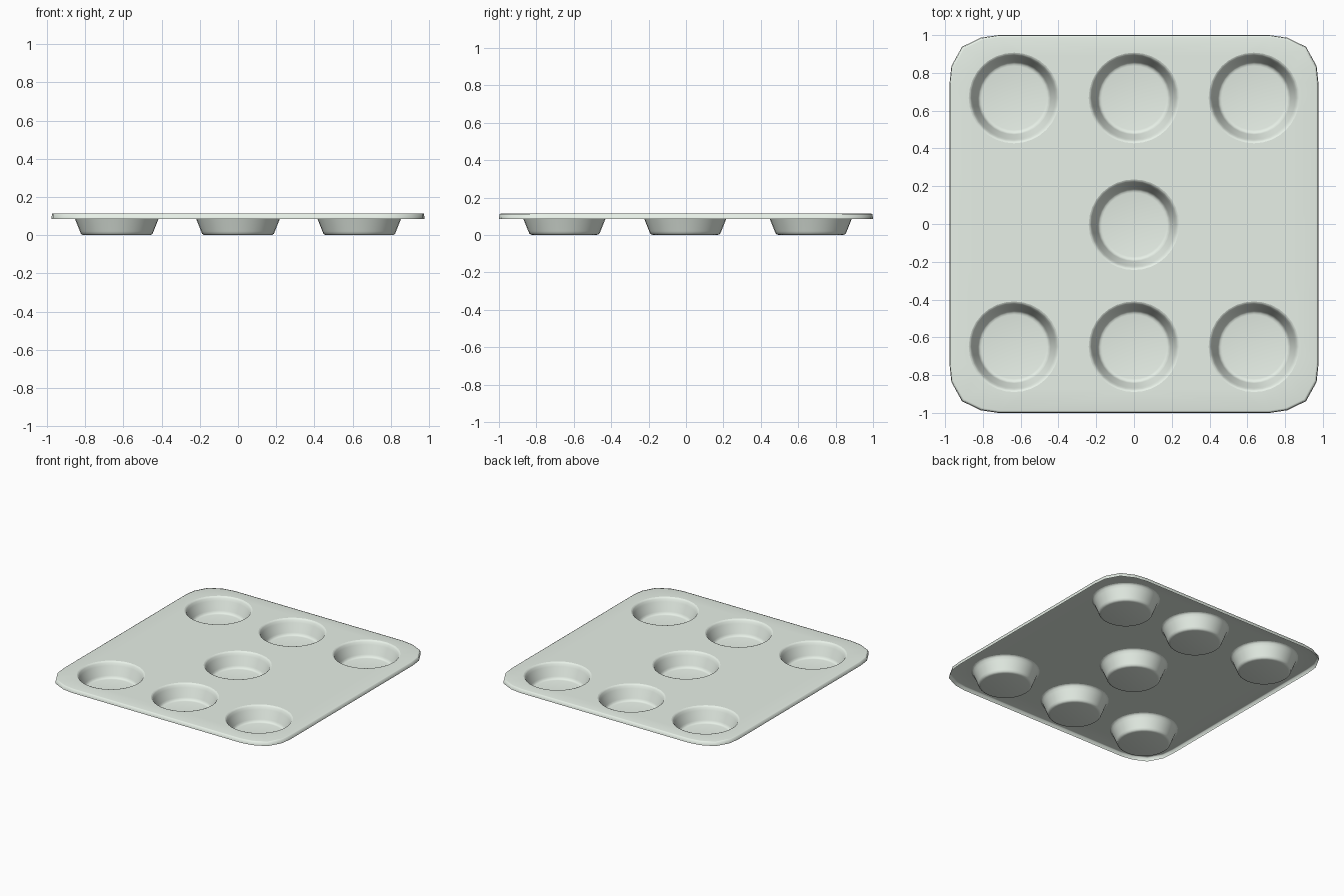
import bpy, bmesh
from math import cos, sin, tau
from mathutils import Vector

if "Cube" in bpy.data.objects:
    bpy.data.objects.remove(bpy.data.objects["Cube"])

TOP, SEG, CUP_R = 0.114, 32, 0.240
CENTRES = [(x, y) for y in (-0.650, 0.667) for x in (-0.635, 0, 0.635)] + [(0, -0.004)]

# Pale green-white enamel colour
enamel = bpy.data.materials.new("pale_enamel")
enamel.diffuse_color = (0.80, 0.87, 0.80, 1)
enamel.use_nodes = True
enamel.node_tree.nodes["Principled BSDF"].inputs["Base Color"].default_value = enamel.diffuse_color


def ring(bm, pts, z):
    return [bm.verts.new((x, y, z)) for x, y in pts]


def bridge(bm, a, b):
    n = len(a)
    for i in range(n):
        bm.faces.new((a[i], a[(i + 1) % n], b[(i + 1) % n], b[i]))


def close(bm, loop):
    return [bm.edges.new((loop[i], loop[(i + 1) % len(loop)])) for i in range(len(loop))]


def circle(r, cx=0, cy=0):
    return [(cx + r * cos(tau * i / SEG), cy + r * sin(tau * i / SEG)) for i in range(SEG)]


def finish(bm, name):
    # Make normals consistent and facing up, then smooth
    bmesh.ops.recalc_face_normals(bm, faces=bm.faces)
    if sum(f.normal.z * f.calc_area() for f in bm.faces) < 0:
        bmesh.ops.reverse_faces(bm, faces=bm.faces)
    me = bpy.data.meshes.new(name)
    bm.to_mesh(me)
    bm.free()
    me.materials.append(enamel)
    ob = bpy.data.objects.new(name, me)
    bpy.context.collection.objects.link(ob)
    bpy.ops.object.select_all(action='DESELECT')
    bpy.context.view_layer.objects.active = ob
    ob.select_set(True)
    bpy.ops.object.shade_smooth_by_angle(angle=1.4)
    return ob


# Tray outline: softly rounded corners, mirrored to four quadrants
q = [(0.977, 0.74), (0.967, 0.836), (0.911, 0.938), (0.812, 0.986), (0.72, 1.0)]
outline = (q + [(-x, y) for x, y in reversed(q)] + [(-x, -y) for x, y in q]
           + [(x, -y) for x, y in reversed(q)])


def inset(k):
    return [(x * k, y * k) for x, y in outline]


# Flat sheet with holes for the cups
bm = bmesh.new()
rim = ring(bm, inset(0.988), TOP)
edges = close(bm, rim)
for cx, cy in CENTRES:
    edges += close(bm, ring(bm, circle(CUP_R, cx, cy), TOP))
bmesh.ops.triangle_fill(bm, use_beauty=True, use_dissolve=False, edges=edges,
                        normal=Vector((0, 0, 1)))

# Turned-down skirt with a soft rolled edge
shoulder = ring(bm, inset(0.997), 0.112)
hem = ring(bm, outline, 0.085)
bridge(bm, shoulder, rim)
bridge(bm, hem, shoulder)
finish(bm, "tray_sheet")

# Cup: rounded lip, tapered wall, rounded foot and flat base
profile = [(CUP_R, TOP), (0.233, 0.111), (0.227, 0.104), (0.219, 0.085),
           (0.193, 0.020), (0.188, 0.008), (0.180, 0.002), (0.170, 0.0)]
bm = bmesh.new()
rings = [ring(bm, circle(r), z) for r, z in profile]
for a, b in zip(rings, rings[1:]):
    bridge(bm, b, a)
bm.faces.new(rings[-1])
cup = finish(bm, "cup")

# Place the seven cups
cup.location = (*CENTRES[0], 0)
for cx, cy in CENTRES[1:]:
    c = cup.copy()
    c.location = (cx, cy, 0)
    bpy.context.collection.objects.link(c)
